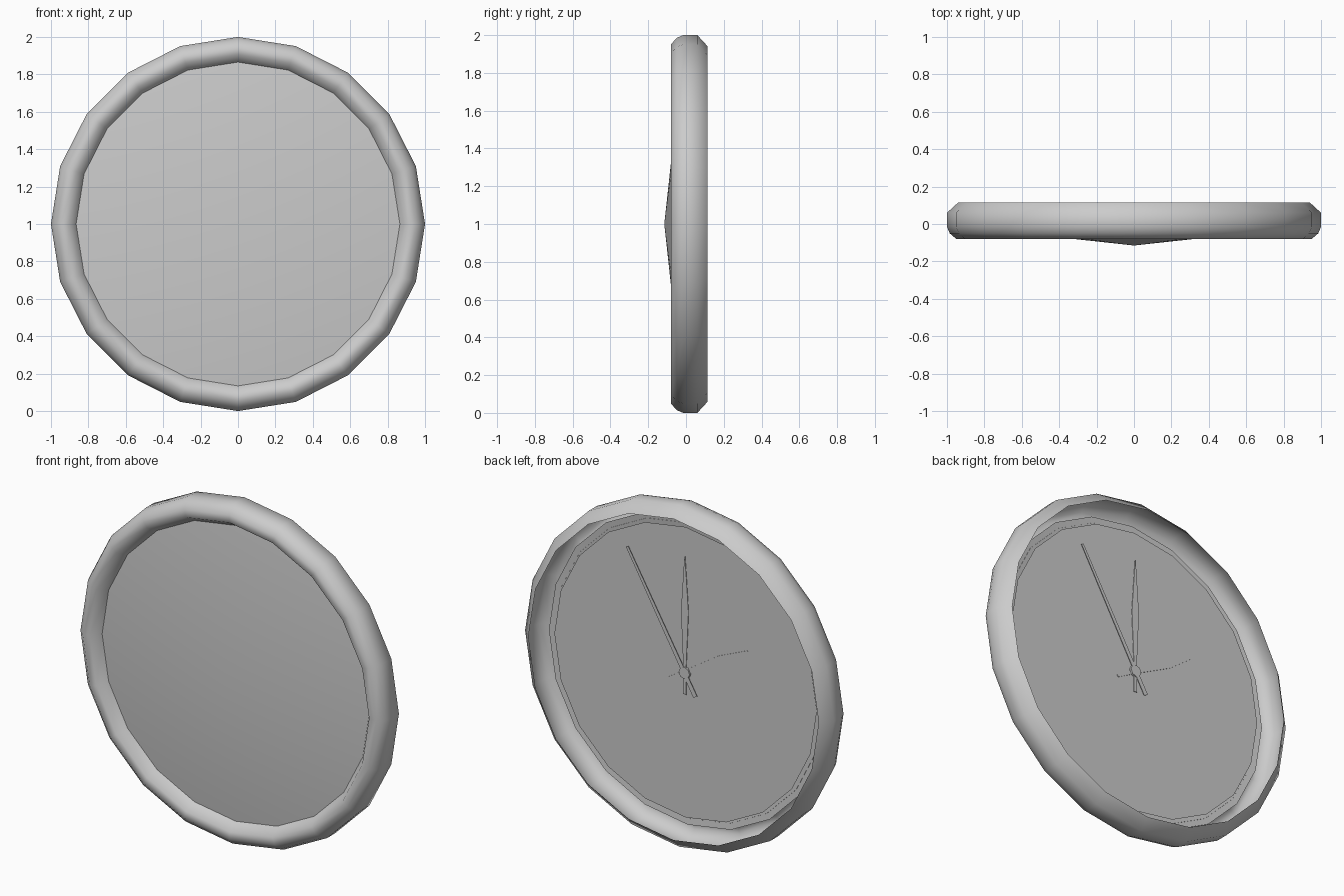
import bpy, bmesh, math

if "Cube" in bpy.data.objects:
    bpy.data.objects.remove(bpy.data.objects["Cube"])

CZ = 1.0      # height of the clock centre
SIDES = 20


def finish(name, bm, smooth_angle=None):
    bmesh.ops.remove_doubles(bm, verts=bm.verts, dist=1e-5)
    bmesh.ops.recalc_face_normals(bm, faces=bm.faces)
    me = bpy.data.meshes.new(name)
    bm.to_mesh(me)
    bm.free()
    ob = bpy.data.objects.new(name, me)
    bpy.context.collection.objects.link(ob)
    if smooth_angle:
        bpy.ops.object.select_all(action='DESELECT')
        ob.select_set(True)
        bpy.context.view_layer.objects.active = ob
        bpy.ops.object.shade_smooth_by_angle(angle=math.radians(smooth_angle))
    return ob


def lathe(name, profile, sides=SIDES, smooth_angle=None):
    """Spin (radius, y) points around the clock's y axis."""
    bm = bmesh.new()
    verts = [bm.verts.new((r, y, 0)) for r, y in profile]
    edges = [bm.edges.new(p) for p in zip(verts, verts[1:])]
    bmesh.ops.spin(bm, geom=verts + edges, cent=(0, 0, 0), axis=(0, 1, 0),
                   angle=math.tau, steps=sides)
    bmesh.ops.translate(bm, verts=bm.verts, vec=(0, 0, CZ))
    return finish(name, bm, smooth_angle)


def hand(name, half_outline, degrees, y, thick=0.003):
    """Mirrored (half width, distance) outline, turned clockwise as seen from +y."""
    t = math.radians(degrees)
    pts = half_outline + [(-u, v) for u, v in reversed(half_outline)]
    bm = bmesh.new()
    vs = [bm.verts.new((u * math.cos(t) - v * math.sin(t), y,
                        CZ + u * math.sin(t) + v * math.cos(t))) for u, v in pts]
    face = bm.faces.new(vs)
    ext = bmesh.ops.extrude_face_region(bm, geom=[face])
    new = [g for g in ext['geom'] if isinstance(g, bmesh.types.BMVert)]
    bmesh.ops.translate(bm, verts=new, vec=(0, thick, 0))
    return finish(name, bm)


# Rim: open rounded shell, hollow on the dial side
lathe("rim", [(0.94, 0.115), (1.0, 0.06), (1.0, -0.015), (0.985, -0.05),
              (0.95, -0.08), (0.905, -0.08), (0.865, -0.02)], smooth_angle=80)

# Shallow domed cover on the -y side
lathe("domed_cover", [(0.90, -0.017), (0, -0.115)], smooth_angle=60)

# Flat dial behind the hands
lathe("dial", [(0.85, 0.003), (0, 0.003)])

# Hands and hub
hand("hour_hand", [(0.008, -0.138), (0.012, 0.0), (0.026, 0.265), (0.002, 0.465)], 60, 0.005)
hand("minute_hand", [(0.010, -0.126), (0.010, 0.05), (0.024, 0.36), (0.002, 0.68)], 0, 0.009)
hand("second_hand", [(0.014, -0.141), (0.008, 0.74)], -30, 0.013)
lathe("hub", [(0.035, 0.003), (0.035, 0.018), (0, 0.018)], sides=8)
